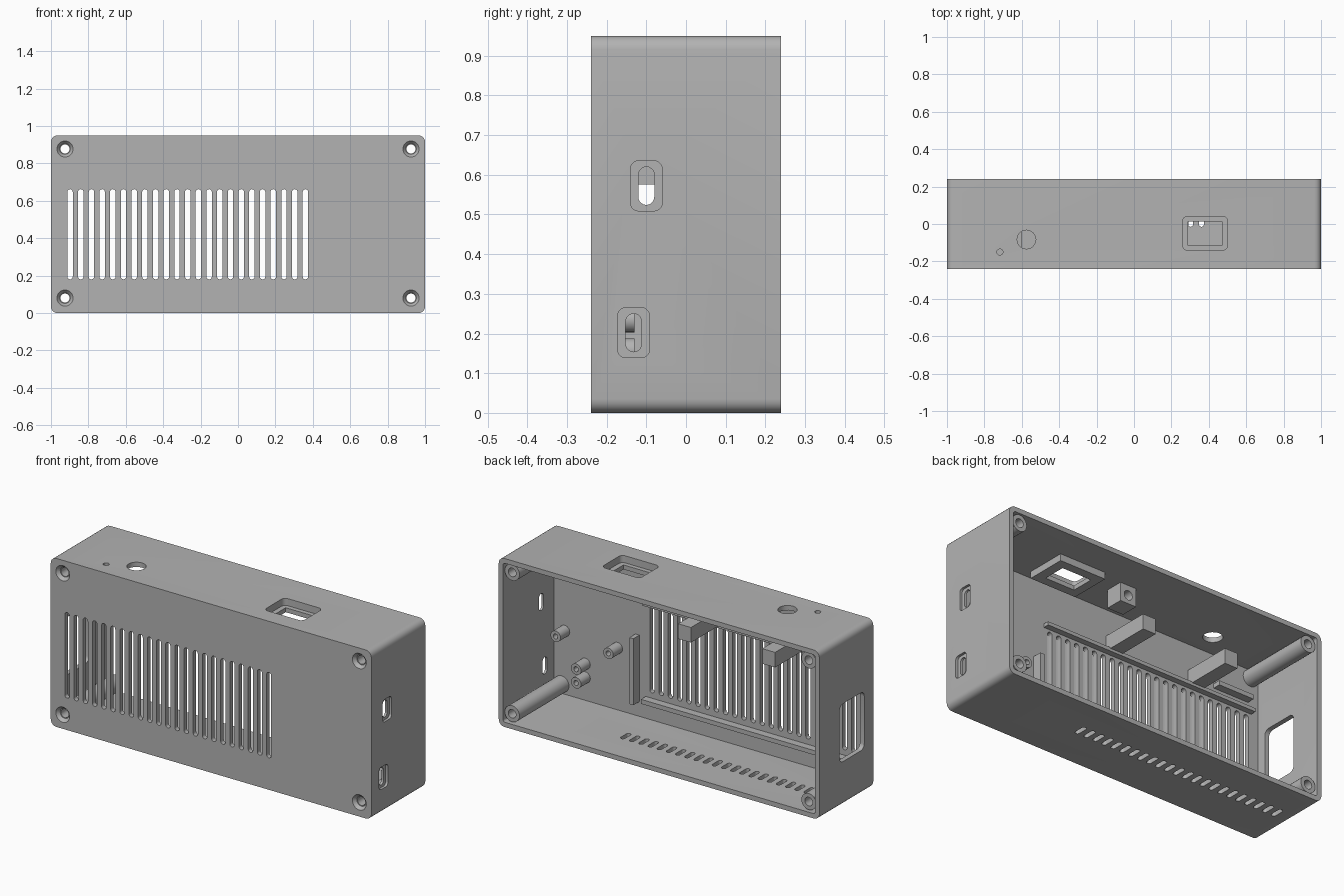
import bpy
import bmesh
import math
from mathutils import Vector

if "Cube" in bpy.data.objects:
    bpy.data.objects.remove(bpy.data.objects["Cube"])

grey = bpy.data.materials.new("plain grey")
grey.use_nodes = True
COLOUR = (0.45, 0.45, 0.45, 1)
grey.diffuse_color = COLOUR
grey.node_tree.nodes["Principled BSDF"].inputs["Base Color"].default_value = COLOUR

W, D, H = 1.0, 0.24, 0.95      # half width, half depth, height
T = 0.027                      # wall thickness


def place(axis, a, b, c):
    """Section coordinates a, b and distance c along the axis."""
    return Vector({"x": (c, a, b), "y": (a, c, b), "z": (a, b, c)}[axis])


def prism(bm, axis, a0, a1, b0, b1, c0, c1, r=0, taper=1, seg=5):
    """Rounded rectangle extruded along an axis; taper scales its far end."""
    ma, mb = (a0 + a1) / 2, (b0 + b1) / 2
    ha, hb = (a1 - a0) / 2, (b1 - b0) / 2
    r = min(r, ha, hb)
    outline = []
    for q, (sa, sb) in enumerate([(1, 1), (-1, 1), (-1, -1), (1, -1)]):
        for i in range(seg + 1 if r else 1):
            t = math.pi / 2 * (q + i / seg)
            p = (sa * (ha - r) + r * math.cos(t), sb * (hb - r) + r * math.sin(t))
            if not r:
                p = (sa * ha, sb * hb)
            if not outline or math.dist(p, outline[-1]) > 1e-5:
                outline.append(p)
    if math.dist(outline[0], outline[-1]) < 1e-5:
        outline.pop()
    rings = [[bm.verts.new(place(axis, ma + p * k, mb + q * k, c)) for p, q in outline]
             for c, k in ((c0, 1), (c1, taper))]
    faces = [bm.faces.new(rings[0]), bm.faces.new(rings[1])]
    n = len(outline)
    for i in range(n):
        j = (i + 1) % n
        faces.append(bm.faces.new((rings[0][i], rings[0][j], rings[1][j], rings[1][i])))
    bmesh.ops.recalc_face_normals(bm, faces=faces)


def disc(bm, axis, a, b, r, c0, c1, taper=1):
    prism(bm, axis, a - r, a + r, b - r, b + r, c0, c1, r, taper, 6)


def make(name, bm):
    mesh = bpy.data.meshes.new(name)
    bm.to_mesh(mesh)
    bm.free()
    mesh.materials.append(grey)
    ob = bpy.data.objects.new(name, mesh)
    bpy.context.collection.objects.link(ob)
    return ob


def cut(ob, bm):
    """Subtract the solids in bm from ob and remove the cutter."""
    tool = make("cutter", bm)
    tool.hide_render = True
    mod = ob.modifiers.new("cut", "BOOLEAN")
    mod.operation = "DIFFERENCE"
    mod.solver = "EXACT"
    mod.object = tool
    bpy.context.view_layer.update()
    deps = bpy.context.evaluated_depsgraph_get()
    mesh = bpy.data.meshes.new_from_object(ob.evaluated_get(deps))
    ob.modifiers.clear()
    ob.data = mesh
    bpy.data.objects.remove(tool)


def bar(name, *box):
    bm = bmesh.new()
    prism(bm, "y", *box)
    return make(name, bm)


def tube(name, x, z, r, hole, y0, y1):
    bm = bmesh.new()
    disc(bm, "y", x, z, r, y0, y1)
    ob = make(name, bm)
    bm = bmesh.new()
    disc(bm, "y", x, z, hole, y0 - 0.05, y1 + 0.05)
    cut(ob, bm)
    return ob


# Open-backed shell
shell = bar("shell", -W, W, 0, H, -D, D, 0.035)
bm = bmesh.new()
prism(bm, "y", -W + T, W - T, T, H - T, -D + T, D + 0.1, 0.012)
cut(shell, bm)

screws = [(x, z) for x in (-0.925, 0.925) for z in (0.08, 0.877)]
ports = [(-0.1, 0.572), (-0.132, 0.202)]
slots = [-0.898 + 0.0572 * i for i in range(23)]

# Recesses: screw countersinks, side port pockets, top socket pocket
bm = bmesh.new()
for x, z in screws:
    disc(bm, "y", x, z, 0.044, -D - 0.001, -D + 0.018, 0.65)
for y, z in ports:
    prism(bm, "x", y - 0.04, y + 0.04, z - 0.063, z + 0.063, W - 0.014, W + 0.1, 0.02)
prism(bm, "z", 0.26, 0.5, -0.14, 0.04, H - 0.04, H + 0.1, 0.025)
cut(shell, bm)

# Through openings: vents, screw holes, ports, buttons, large side window
bm = bmesh.new()
for x in slots:
    prism(bm, "y", x - 0.0145, x + 0.0145, 0.18, 0.662, -D - 0.1, -D + 0.1, 0.0145)
    prism(bm, "z", x - 0.013, x + 0.013, -0.015, 0.06, -0.1, T + 0.02, 0.013)
for x, z in screws:
    disc(bm, "y", x, z, 0.024, -D - 0.1, -D + 0.1)
for y, z in ports:
    prism(bm, "x", y - 0.02, y + 0.02, z - 0.048, z + 0.048, W - 0.1, W + 0.1, 0.02)
disc(bm, "z", -0.575, -0.083, 0.05, H - 0.1, H + 0.1)
disc(bm, "z", -0.717, -0.15, 0.016, H - 0.1, H + 0.1)
prism(bm, "x", -0.16, 0.06, 0.25, 0.576, -W - 0.1, -W + 0.1, 0.03)
cut(shell, bm)

# Thickened frame under the top socket
bm = bmesh.new()
prism(bm, "z", 0.24, 0.525, -0.165, 0.065, H - 0.065, H - T)
frame = make("socket_frame", bm)
bm = bmesh.new()
prism(bm, "z", 0.26, 0.5, -0.14, 0.04, H - 0.04, H + 0.1, 0.025)
cut(frame, bm)
bm = bmesh.new()
prism(bm, "z", 0.288, 0.47, -0.115, 0.014, H - 0.2, H + 0.1)
cut(frame, bm)

# Long corner screw posts and short board standoffs
FRONT = -D + T
parts = [shell, frame]
for x, z in screws:
    parts.append(tube("screw_post", x, z, 0.046, 0.024, FRONT - 0.002, D - 0.012))
for x, z in [(0.905, 0.385), (0.576, 0.377), (0.777, 0.234), (0.777, 0.157)]:
    parts.append(tube("standoff", x, z, 0.031, 0.014, FRONT - 0.002, -0.13))

# Rails around the vent area, locating tab and ledge
bar("lower_rail", -W + T, 0.4, 0.125, 0.15, FRONT - 0.002, -0.17)
bar("upper_rail", -0.93, 0.4, 0.675, 0.695, FRONT - 0.002, -0.18)
bar("vertical_tab", 0.44, 0.465, 0.11, 0.485, FRONT - 0.002, -0.16)
bar("small_ledge", -0.91, -0.69, 0.735, 0.76, FRONT - 0.002, -0.17)

# Support arms reaching back from the front wall
for x in (0, -0.525):
    bar("support_arm", x - 0.08, x, 0.69, 0.775, FRONT - 0.002, 0.07)

# Hanging lug with a hole under the top wall
bm = bmesh.new()
prism(bm, "y", 0.02, 0.12, 0.82, H - T, -0.06, 0.04)
lug = make("hanging_lug", bm)
bm = bmesh.new()
disc(bm, "y", 0.07, 0.868, 0.026, -0.02, 0.1)
cut(lug, bm)
parts.append(lug)

# Smooth rounded corners, sharp edges elsewhere
bpy.ops.object.select_all(action="DESELECT")
for ob in parts:
    ob.select_set(True)
bpy.context.view_layer.objects.active = shell
bpy.ops.object.shade_smooth_by_angle(angle=math.radians(32))
